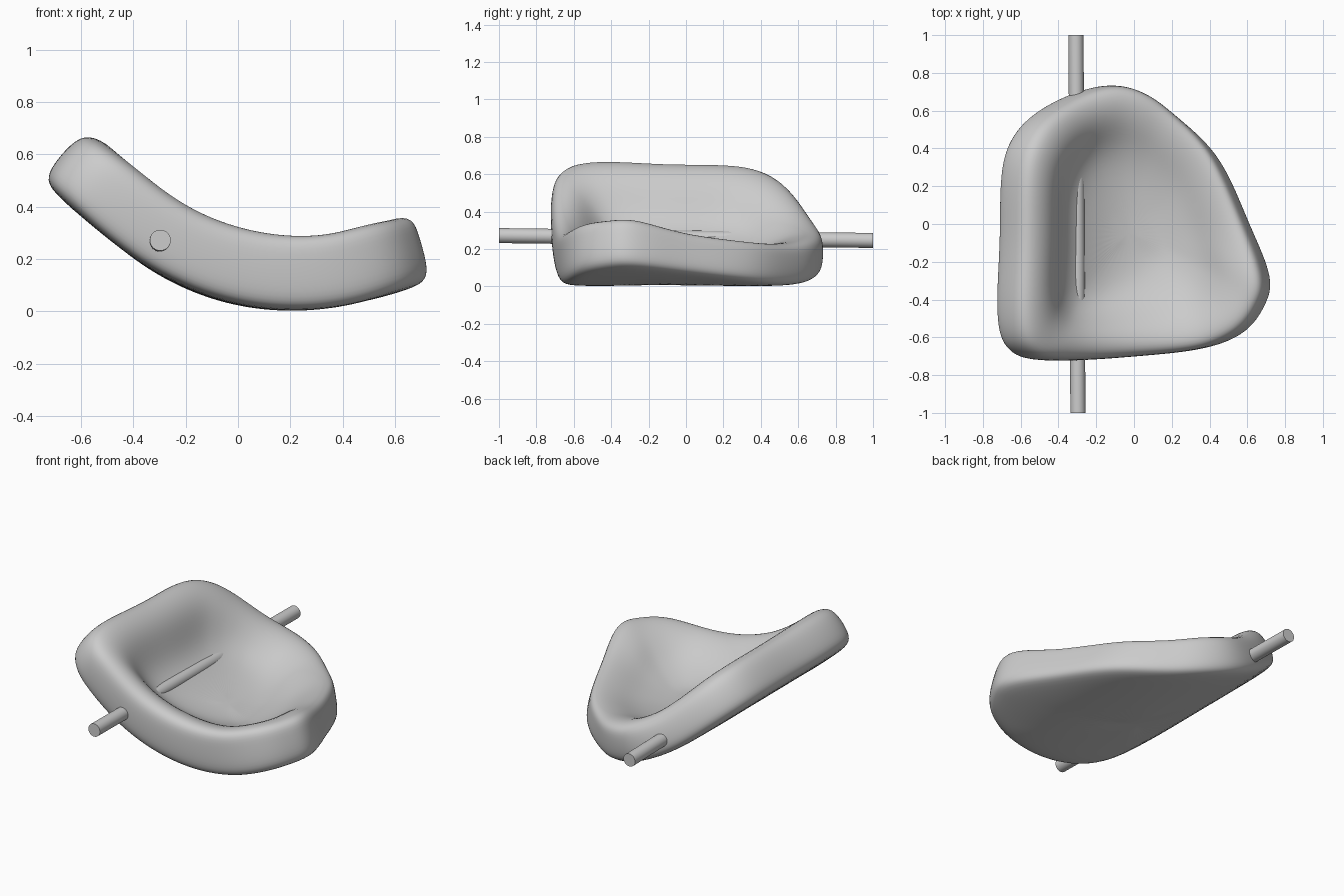
import bpy, bmesh, math
from mathutils import Vector

cube = bpy.data.objects.get("Cube")
if cube:
    bpy.data.objects.remove(cube, do_unlink=True)

BEND_RADIUS = 1.07       # radius of the curved underside
BEND_X = 0.22            # lowest point of the bend
EDGE_RADIUS = 1.03       # radius at which the outline is measured
BEND_START, BEND_END = -0.443, 0.505   # the cushion runs straight beyond these
FLOOR = 0.113            # thickness in the middle of the dish
CENTRE = Vector((-0.05, -0.05, FLOOR))

# Plan outline: x, y and rim height, counter-clockwise
OUTLINE = [
    (0.732, -0.28, 0.272), (0.702, -0.44, 0.278), (0.59, -0.58, 0.285),
    (0.38, -0.66, 0.285), (0.0, -0.70, 0.29), (-0.48, -0.725, 0.28),
    (-0.67, -0.68, 0.275), (-0.735, -0.5, 0.275), (-0.722, -0.1, 0.27),
    (-0.712, 0.28, 0.27), (-0.65, 0.47, 0.265), (-0.53, 0.595, 0.25),
    (-0.35, 0.69, 0.24), (-0.16, 0.735, 0.24), (0.02, 0.70, 0.24),
    (0.2, 0.59, 0.23), (0.45, 0.36, 0.222), (0.62, 0.0, 0.23),
]


def resample(points, steps):
    """Smooth closed curve through the points."""
    pts = [Vector(p) for p in points]
    n = len(pts)
    result = []
    for i in range(n):
        a, b, c, d = (pts[(i + k - 1) % n] for k in range(4))
        for j in range(steps):
            t = j / steps
            result.append(0.5 * (2 * b + (c - a) * t
                                 + (2 * a - 5 * b + 4 * c - d) * t ** 2
                                 + (3 * b - a - 3 * c + d) * t ** 3))
    return result


def bend(x, y, height):
    """Wrap a flat point around the bend axis, with straight ends."""
    inner = min(max(x, BEND_START), BEND_END)
    angle = math.asin((inner - BEND_X) / EDGE_RADIUS)
    run = x - inner
    r = BEND_RADIUS - height
    return Vector((BEND_X + r * math.sin(angle) + run, y,
                   BEND_RADIUS - r * math.cos(angle) + run * math.tan(angle)))


def section(x, rim):
    """Cross-section from underside to dish: scale and height."""
    ease = min(max((x + 0.4) / 0.8, 0), 1)      # gentler inner wall towards the right
    crest = 0.86 + 0.05 * ease
    spread = 0.38 + 0.2 * ease
    rise = rim - FLOOR
    return [(0.3, 0), (0.6, 0), (0.9, 0), (0.98, 0.07 * rim), (1, 0.3 * rim),
            (1, 0.7 * rim), (0.54 + 0.5 * crest, 0.95 * rim), (crest, 1.03 * rim),
            (crest - 0.3 * spread, FLOOR + 0.87 * rise),
            (crest - 0.62 * spread, FLOOR + 0.4 * rise),
            (crest - spread, FLOOR + 0.08 * rise), (0.2, FLOOR)]


def finish(name, bm):
    bmesh.ops.recalc_face_normals(bm, faces=bm.faces)
    mesh = bpy.data.meshes.new(name)
    bm.to_mesh(mesh)
    bm.free()
    obj = bpy.data.objects.new(name, mesh)
    bpy.context.collection.objects.link(obj)
    bpy.ops.object.select_all(action='DESELECT')
    obj.select_set(True)
    bpy.context.view_layer.objects.active = obj
    return obj


# Dished cushion, bent around the y axis
bm = bmesh.new()
columns = []
for p in resample(OUTLINE, 3):
    column = []
    for scale, height in section(p.x, p.z):
        flat = CENTRE.lerp(p, scale)
        column.append(bm.verts.new(bend(flat.x, flat.y, height)))
    columns.append(column)
bottom = bm.verts.new(bend(CENTRE.x, CENTRE.y, 0))
top = bm.verts.new(bend(CENTRE.x, CENTRE.y, FLOOR))
for i, col in enumerate(columns):
    nxt = columns[(i + 1) % len(columns)]
    for k in range(len(col) - 1):
        bm.faces.new((col[k], nxt[k], nxt[k + 1], col[k + 1]))
    bm.faces.new((bottom, nxt[0], col[0]))
    bm.faces.new((top, col[-1], nxt[-1]))
cushion = finish("cushion", bm)
bpy.ops.object.shade_smooth()
smooth = cushion.modifiers.new("Smooth surface", 'SUBSURF')
smooth.levels = smooth.render_levels = 2

# Straight rod running through the cushion
start, end = Vector((-0.297, -1, 0.272)), Vector((-0.307, 1, 0.246))
bm = bmesh.new()
bmesh.ops.create_cone(bm, cap_ends=True, segments=32, radius1=0.04,
                      radius2=0.04, depth=(end - start).length)
rod = finish("rod", bm)
rod.location = (start + end) / 2
rod.rotation_euler = (end - start).to_track_quat('Z', 'Y').to_euler()
bpy.ops.object.shade_smooth_by_angle(angle=math.radians(40))
